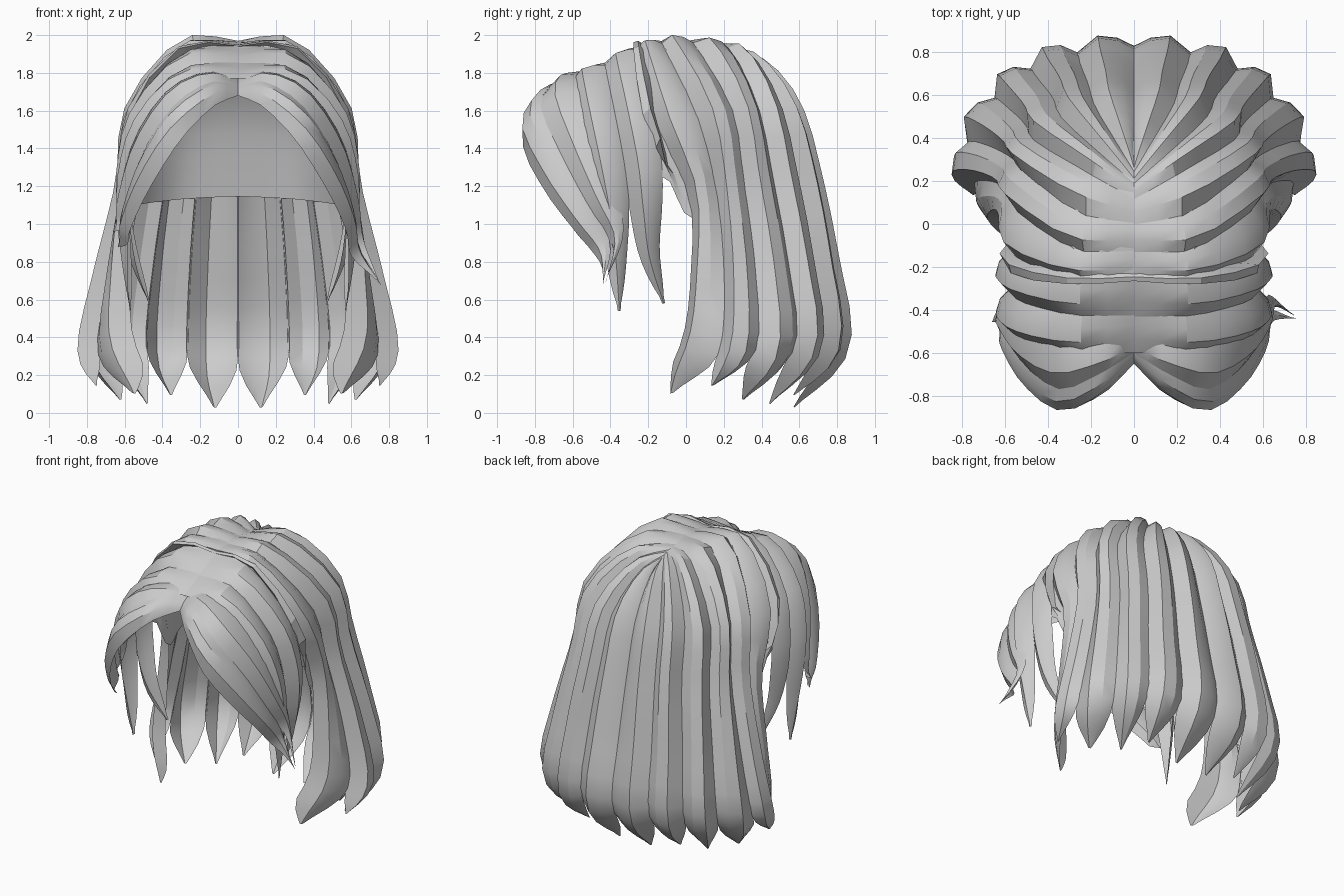
import bpy
import bmesh
import math
from mathutils import Vector

cube = bpy.data.objects.get("Cube")
if cube:
    bpy.data.objects.remove(cube, do_unlink=True)

GREY = 0.6
hair = bpy.data.materials.new("hair_grey")
hair.use_nodes = True
hair.diffuse_color = (GREY, GREY, GREY, 1)
hair.node_tree.nodes["Principled BSDF"].inputs["Base Color"].default_value = (GREY, GREY, GREY, 1)


def spline(points, t):
    """Smooth curve through points, t from 0 to 1."""
    pts = [Vector(p) for p in points]
    last = len(pts) - 1
    s = min(max(t, 0), 1) * last
    i = min(int(s), last - 1)
    f = s - i
    b, c = pts[i], pts[i + 1]
    a = pts[i - 1] if i > 0 else b * 2 - c
    d = pts[i + 2] if i + 2 <= last else c * 2 - b
    return (b * 2 + (c - a) * f + (a * 2 - b * 5 + c * 4 - d) * f ** 2
            + (b * 3 - a - c * 3 + d) * f ** 3) / 2


def surface(guides, u, v):
    return spline([spline(g, v) for g in guides], u)


def normal(guides, u, v):
    e = 0.02
    du = surface(guides, u + e, v) - surface(guides, u - e, v)
    dv = surface(guides, u, v + e) - surface(guides, u, v - e)
    return du.cross(dv).normalized()


def strip(bm, guides, section, start, end, side, rows, taper=1.0, length=1.0, ramp=4):
    """One strand: section holds (position across, lift) pairs."""
    mid = (start + end) / 2
    grid = []
    for r in range(rows + 1):
        along = 1 - (1 - r / rows) ** 1.3
        v = length * along
        k = max(0, (along - taper) / max(1 - taper, 0.001))
        width = max(0.06, 1 - k ** 1.7)
        row = []
        for across, lift in section:
            u = mid + (start + (end - start) * across - mid) * width
            u = min(max(u, 0), 1)
            p = surface(guides, u, v) + normal(guides, u, v) * lift * min(1, v * ramp) * width
            row.append(bm.verts.new((p.x * side, p.y, max(p.z, 0))))
        grid.append(row)
    for upper, lower in zip(grid, grid[1:]):
        for i in range(len(section) - 1):
            quad = [upper[i], lower[i], lower[i + 1], upper[i + 1]]
            bm.faces.new(quad if side < 0 else quad[::-1])


def finish(name, bm):
    bmesh.ops.remove_doubles(bm, verts=bm.verts, dist=0.0005)
    bmesh.ops.dissolve_degenerate(bm, edges=bm.edges, dist=0.0005)
    mesh = bpy.data.meshes.new(name)
    bm.to_mesh(mesh)
    bm.free()
    obj = bpy.data.objects.new(name, mesh)
    bpy.context.collection.objects.link(obj)
    mesh.materials.append(hair)
    bpy.ops.object.select_all(action="DESELECT")
    obj.select_set(True)
    bpy.context.view_layer.objects.active = obj
    bpy.ops.object.shade_smooth_by_angle(angle=math.radians(28))


def locks(name, guides, count, side, taper, lift, lengths=(1,)):
    """A row of ridged strands laid side by side over the guide curves."""
    bm = bmesh.new()
    section = [(0, -lift * 0.8), (0.28, lift * 0.5), (0.62, lift), (1.04, -lift * 0.9)]
    for i in range(count):
        strip(bm, guides, section, i / count, (i + 1) / count, side, 18,
              taper, lengths[i % len(lengths)])
    finish(name, bm)


# Guide curves from the parting to the tips, back centre round to the ear
back_centre = [(0, .29, 1.9), (0, .44, 1.82), (0, .59, 1.6), (0, .68, 1.28),
               (0, .78, .83), (0, .85, .36), (0, .58, .01)]
back_corner = [(0, .22, 1.93), (.13, .38, 1.87), (.27, .56, 1.61), (.31, .66, 1.26),
               (.36, .74, .83), (.39, .79, .36), (.35, .54, .06)]
back_quarter = [(0, .12, 1.95), (.23, .25, 1.93), (.48, .4, 1.63), (.53, .48, 1.24),
                (.61, .56, .8), (.67, .6, .36), (.54, .38, .05)]
back_side = [(0, -.06, 1.97), (.28, -.04, 1.96), (.56, .16, 1.61), (.61, .23, 1.22),
             (.73, .28, .75), (.82, .27, .34), (.74, .12, .12)]
ear_edge = [(0, -.26, 1.94), (.29, -.26, 1.92), (.56, -.18, 1.56), (.59, .01, 1.15),
            (.6, .01, .75), (.58, -.04, .4), (.43, -.18, .09)]
back = [back_centre, back_corner, back_quarter, back_side, ear_edge]

# Guide curves for the temple strands
temple_back = [(0, -.25, 1.94), (.29, -.25, 1.92), (.55, -.18, 1.61), (.61, -.13, 1.33),
               (.6, -.12, 1.1), (.54, -.1, .85), (.42, .0, .6)]
temple_front = [(0, -.6, 1.77), (.28, -.61, 1.76), (.5, -.57, 1.54), (.59, -.52, 1.3),
                (.61, -.47, 1.05), (.61, -.45, .8), (.62, -.47, .52)]
temple = [temple_back, temple_front]

# Guide curves for the swept fringe: upper edge, swell and lower edge
fringe = [
    [(0, -.5, 1.78), (.16, -.53, 1.81), (.37, -.51, 1.72), (.54, -.45, 1.48), (.62, -.38, 1.2)],
    [(0, -.6, 1.73), (.15, -.7, 1.76), (.35, -.78, 1.64), (.52, -.67, 1.38), (.61, -.52, 1.1)],
    [(0, -.65, 1.68), (.14, -.8, 1.62), (.33, -.88, 1.43), (.49, -.76, 1.18), (.59, -.6, .97)],
]
fringe_tips = {
    1: ("left", [[(.65, -.33, .95), (.74, -.42, .7)], [(.64, -.4, .9), (.75, -.43, .69)],
                 [(.62, -.48, .82), (.76, -.45, .67)]]),
    -1: ("right", [[(.64, -.4, 1.08), (.67, -.44, 1.0)], [(.62, -.47, .98), (.65, -.47, .92)],
                   [(.6, -.53, .89), (.62, -.48, .84)]]),
}

for side, (word, tips) in fringe_tips.items():
    locks(word + "_back_locks", back, 6, side, .87, .038, (1, .98, 1))
    locks(word + "_temple_locks", temple, 2, side, .6, .036)
    locks(word + "_fringe", [edge + tip for edge, tip in zip(fringe, tips)],
          2, side, .75, .022)

# Inner cap closing the crown, nape and the space above each ear
bm = bmesh.new()
flat = [(i / 20, -.035) for i in range(21)]
for side in (1, -1):
    strip(bm, back + temple, flat, 0, 1, side, 8, length=.55)
finish("inner_cap", bm)
